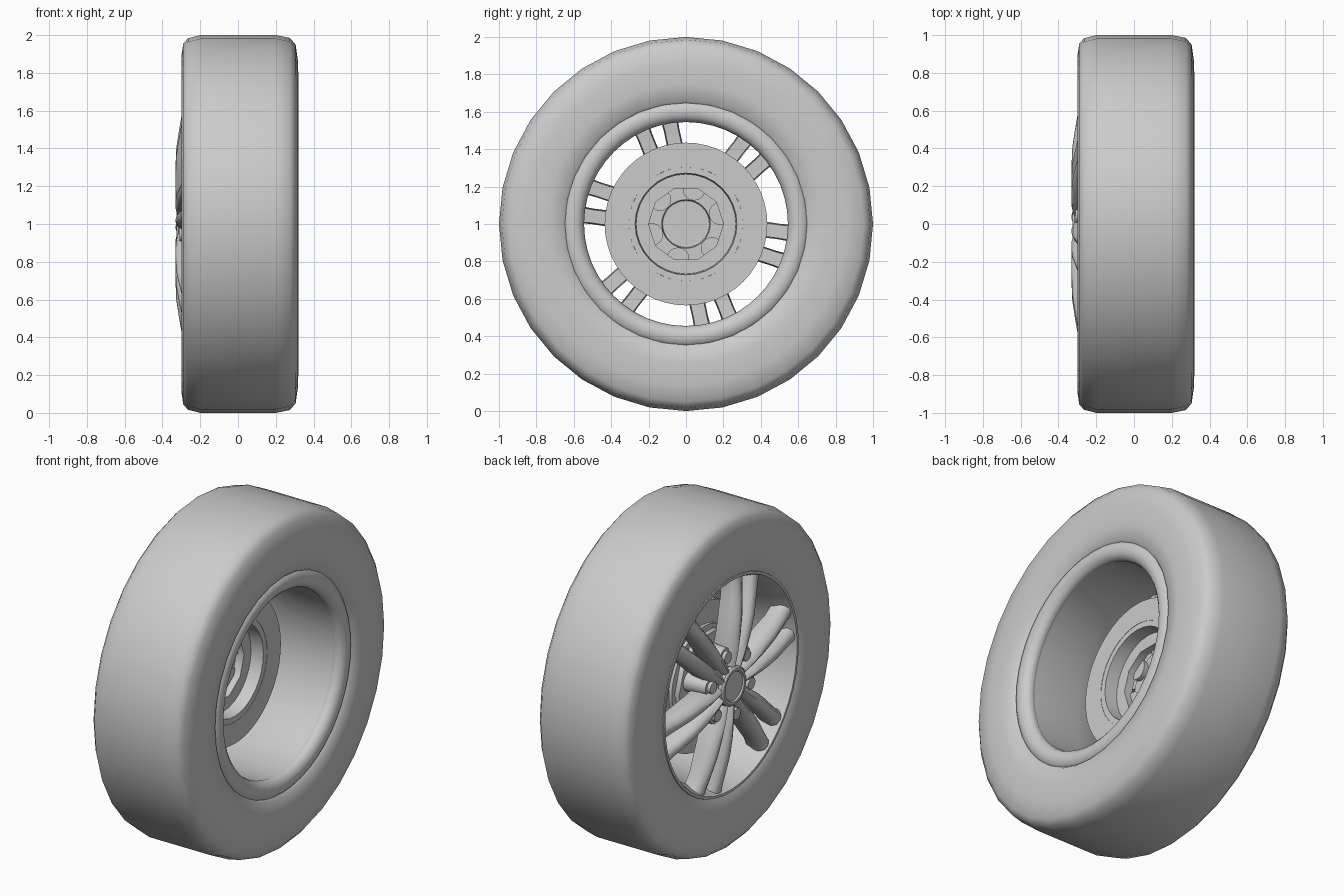
import bpy, bmesh, math
from mathutils import Matrix, Vector

if "Cube" in bpy.data.objects:
    bpy.data.objects.remove(bpy.data.objects["Cube"])

CENTRE = Vector((0, 0, 1))


def finish(bm, name, angle=40):
    bmesh.ops.recalc_face_normals(bm, faces=bm.faces)
    bmesh.ops.translate(bm, verts=bm.verts, vec=CENTRE)
    me = bpy.data.meshes.new(name)
    bm.to_mesh(me)
    bm.free()
    ob = bpy.data.objects.new(name, me)
    bpy.context.collection.objects.link(ob)
    bpy.ops.object.select_all(action='DESELECT')
    ob.select_set(True)
    bpy.context.view_layer.objects.active = ob
    bpy.ops.object.shade_smooth_by_angle(angle=math.radians(angle))
    return ob


def lathe(name, profile, n=32, closed=True, angle=40):
    """Revolve (x, radius) points about the axle."""
    bm = bmesh.new()
    rings = []
    for x, r in profile:
        if r == 0:
            rings.append([bm.verts.new((x, 0, 0))] * n)
        else:
            rings.append([bm.verts.new((x, r * math.cos(a), r * math.sin(a)))
                          for a in (2 * math.pi * i / n for i in range(n))])
    pairs = list(zip(rings, rings[1:]))
    if closed:
        pairs.append((rings[-1], rings[0]))
    for a, b in pairs:
        for i in range(n):
            j = (i + 1) % n
            vs = list(dict.fromkeys((a[i], a[j], b[j], b[i])))
            if len(vs) > 2:
                bm.faces.new(vs)
    return finish(bm, name, angle)


def add_cylinder(bm, x0, x1, r0, r1, y, z, n):
    rot = Matrix.Rotation(math.pi / 2, 4, 'Y')
    bmesh.ops.create_cone(bm, cap_ends=True, segments=n, radius1=r0, radius2=r1, depth=x1 - x0,
                          matrix=Matrix.Translation(((x0 + x1) / 2, y, z)) @ rot)


# Tyre
lathe("tyre", [(-0.27, 0.62), (-0.295, 0.64), (-0.3, 0.75), (-0.298, 0.9), (-0.29, 0.955),
               (-0.265, 0.983), (-0.2, 1.0), (0.0, 1.0), (0.2, 1.0), (0.275, 0.985),
               (0.305, 0.95), (0.318, 0.86), (0.32, 0.75), (0.31, 0.66), (0.26, 0.62)], 32, angle=60)

# Rim barrel with a thin outer flange
lathe("rim_barrel", [(-0.285, 0.645), (-0.3, 0.64), (-0.3, 0.625), (-0.27, 0.612), (-0.2, 0.585),
                     (-0.05, 0.56), (0.2, 0.55), (0.27, 0.55), (0.27, 0.63)], 48)

# Rounded inner lip
lathe("rim_lip", [(0.262 + 0.05 * math.cos(a), 0.604 + 0.059 * math.sin(a))
                  for a in (2 * math.pi * i / 12 for i in range(12))], 48, angle=60)

# Brake disc and stepped carrier behind the spokes
lathe("brake_disc", [(-0.02, 0.435), (-0.02, 0.305), (-0.1, 0.3), (-0.1, 0.435)], 48)
lathe("disc_collar", [(-0.022, 0.306), (-0.022, 0.272), (-0.12, 0.265), (-0.12, 0.306)], 32)
lathe("carrier_ring", [(-0.1, 0.28), (-0.1, 0.2), (-0.15, 0.2), (-0.15, 0.28)], 10)

# Hub body and round centre cap
lathe("hub", [(-0.2, 0), (-0.2, 0.125), (-0.17, 0.13), (-0.17, 0.2), (-0.25, 0.205),
              (-0.285, 0.17), (-0.295, 0.11), (-0.295, 0)], 32, closed=False)
lathe("centre_cap", [(-0.28, 0.115), (-0.315, 0.115), (-0.325, 0.105), (-0.325, 0.09),
                     (-0.317, 0.084), (-0.317, 0)], 32, closed=False)

# Six pairs of spokes: radius, centre offset, half width, front x, back x
STATIONS = [(0.11, 0.032, 0.030, -0.322, -0.20), (0.20, 0.042, 0.038, -0.330, -0.19),
            (0.30, 0.054, 0.043, -0.331, -0.20), (0.40, 0.064, 0.043, -0.327, -0.20),
            (0.50, 0.073, 0.042, -0.312, -0.20), (0.57, 0.080, 0.046, -0.300, -0.19),
            (0.615, 0.087, 0.055, -0.291, -0.19)]
# Rounded cross-section: side fraction, depth fraction (0 front, 1 back)
SECTION = [(-1.0, 0.35), (-0.7, 0.10), (-0.15, 0.0), (0.4, 0.06), (0.9, 0.30),
           (1.0, 0.55), (0.85, 1.0), (-0.85, 1.0)]
bm = bmesh.new()
for k in range(6):
    ang = math.radians(47 + 60 * k)
    rad = Vector((0, math.cos(ang), math.sin(ang)))
    tan = Vector((0, -math.sin(ang), math.cos(ang)))
    for side in (-1, 1):
        rings = []
        for r, c, w, xf, xb in STATIONS:
            rings.append([bm.verts.new(rad * r + tan * side * (c + s * w)
                                       + Vector((xf + d * (xb - xf), 0, 0))) for s, d in SECTION])
        m = len(SECTION)
        for a, b in zip(rings, rings[1:]):
            for i in range(m):
                bm.faces.new((a[i], a[(i + 1) % m], b[(i + 1) % m], b[i]))
        bm.faces.new(rings[0])
        bm.faces.new(rings[-1])
finish(bm, "spokes", 50)

# Bolt sleeves between the spoke pairs, each with a nut
sleeves, nuts = bmesh.new(), bmesh.new()
for k in range(6):
    a = math.radians(17 + 60 * k)
    y, z = 0.19 * math.cos(a), 0.19 * math.sin(a)
    add_cylinder(sleeves, -0.29, -0.14, 0.05, 0.06, y, z, 16)
    add_cylinder(nuts, -0.31, -0.27, 0.034, 0.034, y, z, 12)
finish(sleeves, "bolt_sleeves")
finish(nuts, "wheel_nuts")
